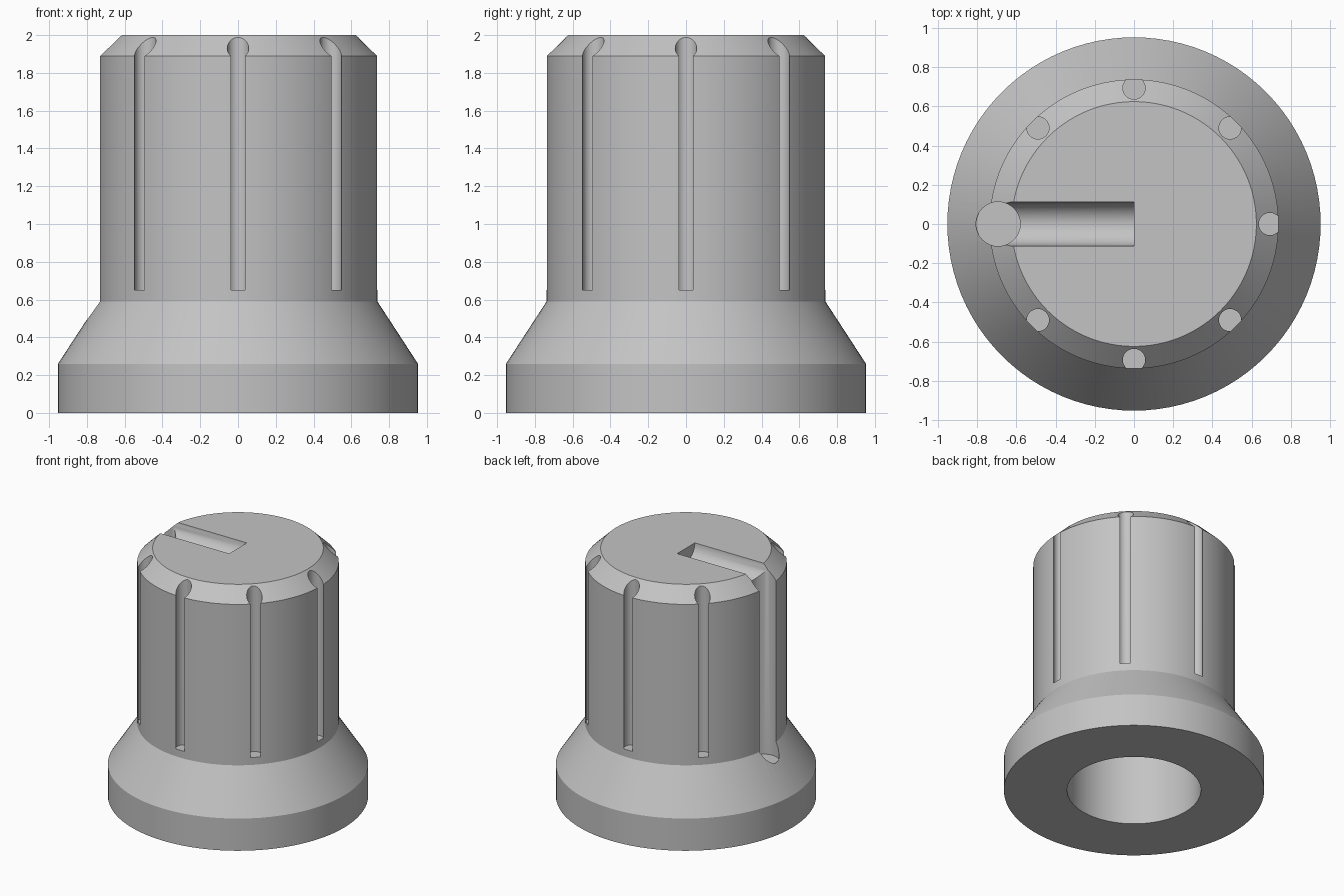
import bpy, bmesh, math
from mathutils import Matrix

cube = bpy.data.objects.get("Cube")
if cube:
    bpy.data.objects.remove(cube, do_unlink=True)

grey = bpy.data.materials.new("plain_grey")
grey.use_nodes = True
colour = (0.55, 0.55, 0.55, 1)
grey.diffuse_color = colour
grey.node_tree.nodes["Principled BSDF"].inputs["Base Color"].default_value = colour


def add_object(name, bm):
    bmesh.ops.recalc_face_normals(bm, faces=bm.faces)
    mesh = bpy.data.meshes.new(name)
    bm.to_mesh(mesh)
    bm.free()
    mesh.materials.append(grey)
    obj = bpy.data.objects.new(name, mesh)
    bpy.context.collection.objects.link(obj)
    return obj


def lathe(name, profile, steps):
    """Revolve an (r, z) profile whose ends lie on the axis."""
    bm = bmesh.new()
    verts = [bm.verts.new((r, 0, z)) for r, z in profile]
    edges = [bm.edges.new(pair) for pair in zip(verts, verts[1:])]
    bmesh.ops.spin(bm, geom=verts + edges, cent=(0, 0, 0), axis=(0, 0, 1),
                   angle=math.tau, steps=steps, use_merge=True)
    bmesh.ops.remove_doubles(bm, verts=bm.verts, dist=0.0001)
    # Merge the flat triangle fans into single discs
    bmesh.ops.dissolve_limit(bm, angle_limit=0.001, verts=bm.verts, edges=bm.edges)
    return add_object(name, bm)


def cylinder(name, radius, length, matrix, sides=32):
    bm = bmesh.new()
    bmesh.ops.create_cone(bm, cap_ends=True, segments=sides, radius1=radius,
                          radius2=radius, depth=length, matrix=matrix)
    obj = add_object(name, bm)
    obj.hide_render = True
    return obj


def cut(target, cutter):
    mod = target.modifiers.new("cut", 'BOOLEAN')
    mod.operation, mod.solver, mod.object = 'DIFFERENCE', 'EXACT', cutter
    bpy.context.view_layer.objects.active = target
    bpy.ops.object.modifier_apply(modifier=mod.name)
    bpy.data.objects.remove(cutter, do_unlink=True)


# Knob body: flared skirt, grip, chamfered top, shaft hole underneath
hole_top = 1.2
knob = lathe("knob_body", [(0, hole_top), (0.49, hole_top), (0.49, 0), (0.953, 0),
                           (0.953, 0.26), (0.738, 0.59), (0.738, 1.89),
                           (0.625, 2), (0, 2)], 96)

# Seven grip flutes, leaving the -x side for the pointer
orbit, flute_bottom, over = 0.694, 0.65, 2.2
for i in range(8):
    if i == 4:
        continue
    a = i * math.tau / 8
    place = Matrix.Translation((orbit * math.cos(a), orbit * math.sin(a),
                                (flute_bottom + over) / 2))
    cut(knob, cylinder("flute_cutter", 0.057, over - flute_bottom, place))

# Pointer: a wide upright channel joined to a half-round slot on the top
slot_bottom, slot_radius = 0.47, 0.113
upright = Matrix.Translation((-orbit, 0, (slot_bottom + over) / 2))
cut(knob, cylinder("pointer_side_cutter", slot_radius, over - slot_bottom, upright))
lying = Matrix.Translation((-orbit / 2, 0, 2)) @ Matrix.Rotation(math.pi / 2, 4, 'Y')
cut(knob, cylinder("pointer_top_cutter", slot_radius, orbit, lying))

# Smooth round walls, crisp rims
bpy.ops.object.select_all(action='DESELECT')
knob.select_set(True)
bpy.context.view_layer.objects.active = knob
bpy.ops.object.shade_smooth_by_angle(angle=math.radians(25))
